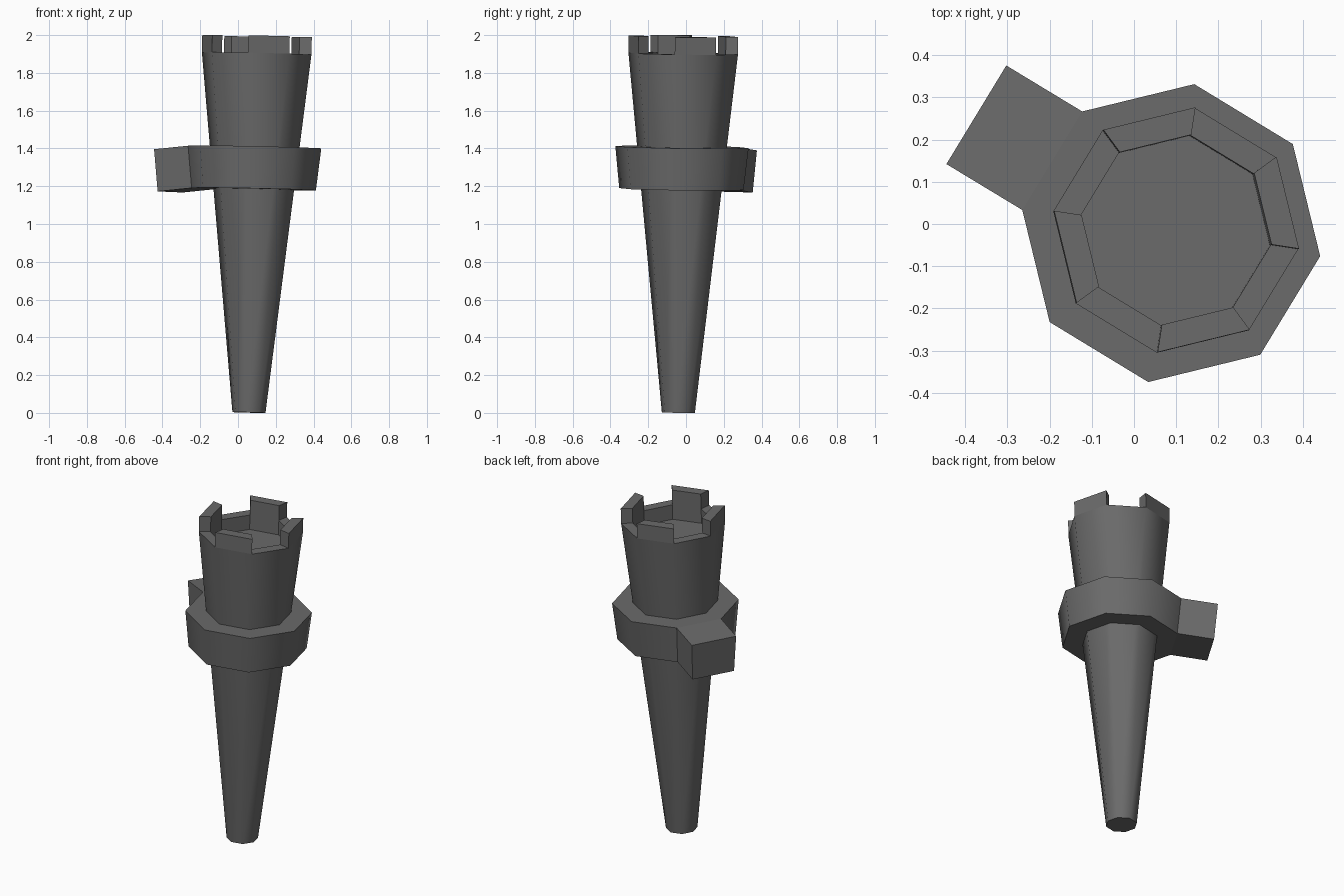
import bpy, bmesh, math
from mathutils import Matrix, Vector

if "Cube" in bpy.data.objects:
    bpy.data.objects.remove(bpy.data.objects["Cube"])

SIDES, PHASE = 8, math.radians(-8.8)
AXIS = Vector((0.0215, 0.0135, 1.0)).normalized()   # the whole piece leans slightly
LEAN = Matrix.Translation((0.058, -0.0405, 0.002)) @ \
    Vector((0, 0, 1)).rotation_difference(AXIS).to_matrix().to_4x4()

# Dark grey for every part
dark = bpy.data.materials.new("dark_grey")
dark.diffuse_color = (0.145, 0.145, 0.145, 1)
dark.use_nodes = True
dark.node_tree.nodes["Principled BSDF"].inputs["Base Color"].default_value = dark.diffuse_color


def ring(bm, r, z):
    return [bm.verts.new((r * math.cos(PHASE + k * math.tau / SIDES),
                          r * math.sin(PHASE + k * math.tau / SIDES), z))
            for k in range(SIDES)]


def bridge(bm, a, b, smooth=False):
    faces = []
    for k in range(SIDES):
        n = (k + 1) % SIDES
        f = bm.faces.new((a[k], a[n], b[n], b[k]))
        f.smooth = smooth
        faces.append(f)
    return faces


def extrude(bm, face, offset):
    # flat-sided extrusion of a single face
    top = bmesh.ops.extrude_discrete_faces(bm, faces=[face])["faces"][0]
    bmesh.ops.translate(bm, verts=top.verts[:], vec=offset)
    top.smooth = False
    for e in top.edges:
        for f in e.link_faces:
            f.smooth = False


def finish(bm, name):
    bmesh.ops.recalc_face_normals(bm, faces=bm.faces[:])
    mesh = bpy.data.meshes.new(name)
    bm.to_mesh(mesh)
    bm.free()
    mesh.materials.append(dark)
    obj = bpy.data.objects.new(name, mesh)
    obj.matrix_world = LEAN
    bpy.context.collection.objects.link(obj)


# Tapered tower with recessed top and four battlements
bm = bmesh.new()
base, rim = ring(bm, 0.0886, 0), ring(bm, 0.2935, 1.901)
inner, floor = ring(bm, 0.2277, 1.901), ring(bm, 0.2277, 1.811)
bm.faces.new(base[::-1])
bridge(bm, base, rim, smooth=True)
rim_faces = bridge(bm, rim, inner)
bridge(bm, inner, floor)
bm.faces.new(floor)
for f in rim_faces[::2]:
    extrude(bm, f, (0, 0, 0.092))
finish(bm, "tower")

# Octagonal collar with one side pulled out into a block
bm = bmesh.new()
low, high = ring(bm, 0.333, 1.183), ring(bm, 0.357, 1.406)
bm.faces.new(low[::-1])
bm.faces.new(high)
sides = bridge(bm, low, high, smooth=True)
sides[3].normal_update()
extrude(bm, sides[3], sides[3].normal * 0.211)
finish(bm, "collar")
